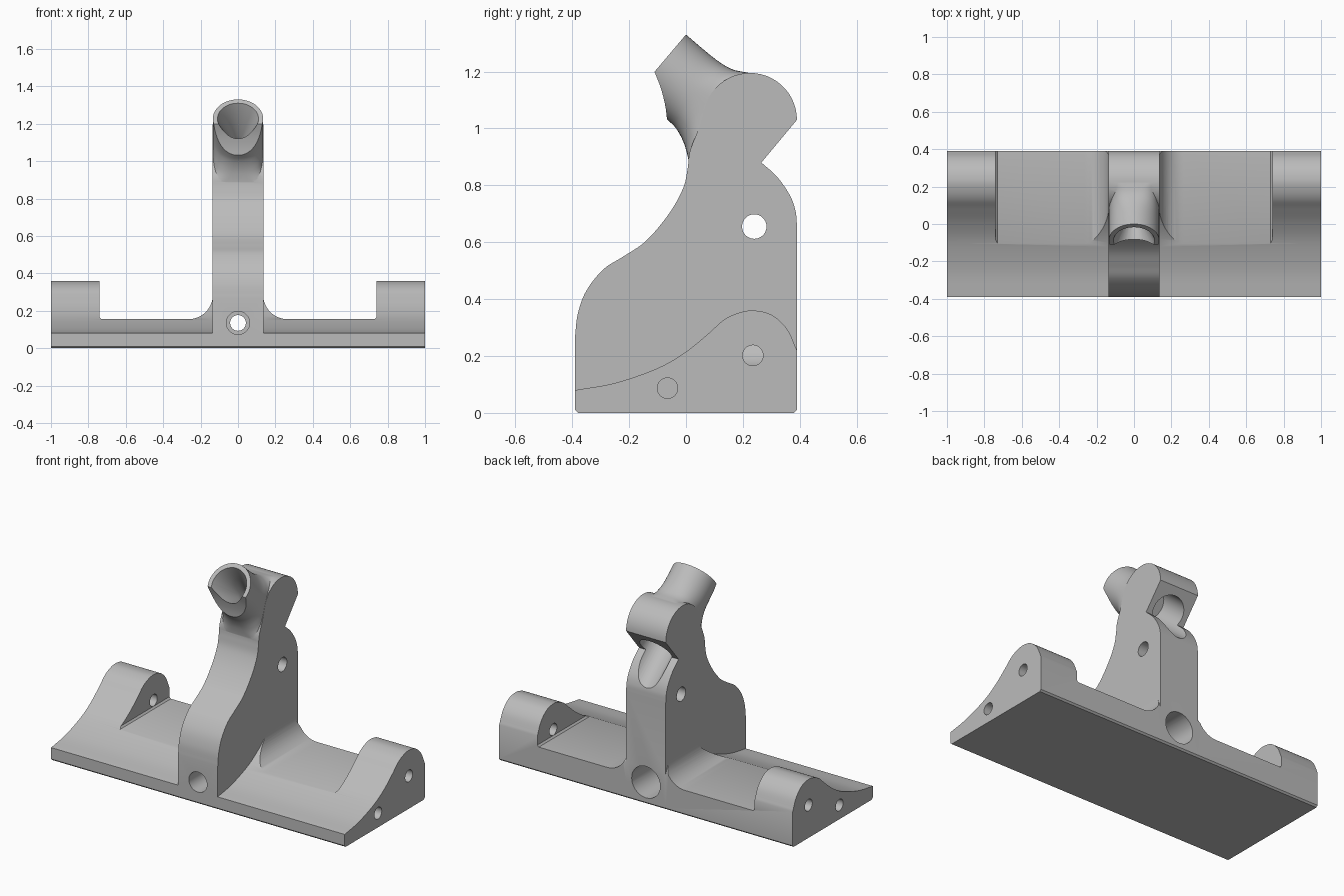
import bpy, bmesh, math
from mathutils import Vector

if "Cube" in bpy.data.objects:
    bpy.data.objects.remove(bpy.data.objects["Cube"], do_unlink=True)

grey = bpy.data.materials.new("plain grey")
grey.use_nodes = True
COLOUR = (0.5, 0.5, 0.5, 1)
grey.diffuse_color = COLOUR
grey.node_tree.nodes["Principled BSDF"].inputs["Base Color"].default_value = COLOUR

HALF = 0.135          # half width of the upright
DEPTH = 0.39          # half depth of the base


def spline(points, steps=6):
    """Smooth curve through points of any dimension."""
    p = [Vector(q) for q in points]
    p = [2 * p[0] - p[1]] + p + [2 * p[-1] - p[-2]]
    out = []
    for a, b, c, d in zip(p, p[1:], p[2:], p[3:]):
        for i in range(steps):
            t = i / steps
            out.append(0.5 * (2 * b + (c - a) * t + (2 * a - 5 * b + 4 * c - d) * t ** 2
                              + (3 * b - a - 3 * c + d) * t ** 3))
    return [tuple(q) for q in out + [p[-2]]]


def arc(centre, radius, start, end, steps=24):
    angles = [math.radians(start + (end - start) * i / steps) for i in range(steps + 1)]
    return [(centre[0] + radius * math.cos(a), centre[1] + radius * math.sin(a)) for a in angles]


def loft(name, rings):
    """Closed solid through rings of equal length."""
    bm = bmesh.new()
    rows = [[bm.verts.new(co) for co in ring] for ring in rings]
    n = len(rows[0])
    for r, s in zip(rows, rows[1:]):
        for i in range(n):
            bm.faces.new((r[i], r[(i + 1) % n], s[(i + 1) % n], s[i]))
    bm.faces.new(rows[0])
    bm.faces.new(rows[-1])
    bmesh.ops.recalc_face_normals(bm, faces=bm.faces)
    mesh = bpy.data.meshes.new(name)
    bm.to_mesh(mesh)
    bm.free()
    mesh.materials.append(grey)
    ob = bpy.data.objects.new(name, mesh)
    bpy.context.collection.objects.link(ob)
    return ob


def prism(name, outline, axis, lo, hi):
    if axis == "x":
        return loft(name, [[(c, u, v) for u, v in outline] for c in (lo, hi)])
    return loft(name, [[(u, c, v) for u, v in outline] for c in (lo, hi)])


def turned(name, start, direction, stations, sides=48):
    """Solid of revolution from (distance, radius) stations along a direction."""
    d = Vector(direction).normalized()
    u = d.orthogonal().normalized()
    w = d.cross(u)
    turn = [2 * math.pi * i / sides for i in range(sides)]
    return loft(name, [[Vector(start) + d * s + (u * math.cos(a) + w * math.sin(a)) * r
                        for a in turn] for s, r in stations])


def combine(ob, other, operation):
    mod = ob.modifiers.new("combine", "BOOLEAN")
    mod.operation, mod.solver, mod.object = operation, "EXACT", other
    bpy.context.view_layer.objects.active = ob
    bpy.ops.object.modifier_apply(modifier=mod.name)
    bpy.data.objects.remove(other, do_unlink=True)


# Base with a swept cross-section
ramp = spline([(-DEPTH, .08), (-.25, .105), (-.1, .157), (0, .215), (.08, .28), (.13, .325),
               (.18, .35), (.235, .36), (.3, .345), (.355, .295), (DEPTH, .22)])
foot = [(DEPTH, .01), (DEPTH - .01, 0), (.01 - DEPTH, 0), (-DEPTH, .01)]
base = prism("bracket_body", ramp + foot, "x", -1, 1)

# Recessed decks with a fillet against the upright
pocket = arc((HALF + .13, .285), .13, 180, 270, 16) + [(.73, .155), (.74, .165), (.74, .6), (HALF, .6)]
for side in (1, -1):
    cutter = prism("deck_cutter", [(side * x, z) for x, z in pocket], "y", -.6, .6)
    combine(base, cutter, "DIFFERENCE")

# Upright with rounded head and rear notch
front = spline([(-DEPTH, .27), (-.38, .35), (-.35, .43), (-.29, .505), (-.22, .55), (-.14, .605),
                (-.06, .7), (-.01, .79), (.006, .86), (.014, .92), (.045, 1.0)])
head = arc((.225, 1.03), .165, 165, 0)
rear = spline([(.265, .88), (.32, .83), (.365, .765), (.385, .71), (DEPTH, .66)])
upright = prism("upright", front + head + rear + foot, "x", -HALF, HALF)

# Round neck blending into the head: top y, z, bottom y, z, squareness
sections = spline([(0, 1.33, -.175, 1.123, 2), (.05, 1.287, -.12, 1.078, 2),
                   (.095, 1.25, -.065, 1.03, 2.1), (.13, 1.225, -.035, 1.0, 2.4),
                   (.165, 1.207, -.01, .955, 3), (.2, 1.199, .004, .91, 4.5),
                   (.235, 1.193, .012, .87, 10)], 4)


def power(value, n):
    return math.copysign(abs(value) ** (2 / n), value)


rings = []
for ty, tz, by, bz, n in sections:
    ring = []
    for i in range(64):
        a = 2 * math.pi * i / 64
        v = power(math.sin(a), n) / 2
        ring.append(((HALF - .0005) * power(math.cos(a), n),
                     (ty + by) / 2 + (ty - by) * v, (tz + bz) / 2 + (tz - bz) * v))
    rings.append(ring)
neck = loft("neck", rings)

# Scooped lower lip of the neck
lip = spline([(-.111, 1.2), (-.088, 1.14), (-.073, 1.08), (-.066, 1.025)])
combine(neck, prism("lip_cutter", lip + [(-.066, .98), (-.3, .98), (-.3, 1.2)], "x", -.3, .3),
        "DIFFERENCE")
combine(upright, neck, "UNION")
combine(base, upright, "UNION")

# Angled socket: funnel at the front, wide bore at the back
combine(base, turned("socket_cutter", (0, -.0875, 1.2265), (0, .775, -.632),
                     [(-.05, .129), (0, .11), (.18, .032), (.27, .032), (.27, .1), (.9, .1)]),
        "DIFFERENCE")

# Stepped hole from front to back through the foot
combine(base, turned("foot_hole_cutter", (0, -.5, .135), (0, 1, 0),
                     [(0, .062), (.25, .062), (.25, .042), (.6, .042), (.6, .097), (1, .097)]),
        "DIFFERENCE")

# Cross hole in the upright and pin holes in the end blocks
combine(base, turned("cross_hole_cutter", (-.3, .24, .655), (1, 0, 0), [(0, .043), (.6, .043)]),
        "DIFFERENCE")
for side in (1, -1):
    for y, z in ((-.065, .087), (.235, .202)):
        combine(base, turned("pin_hole_cutter", (side * 1.1, y, z), (-side, 0, 0),
                             [(0, .036), (.4, .036)]), "DIFFERENCE")

bpy.ops.object.select_all(action="DESELECT")
base.select_set(True)
bpy.context.view_layer.objects.active = base
bpy.ops.object.shade_smooth_by_angle(angle=math.radians(30))
